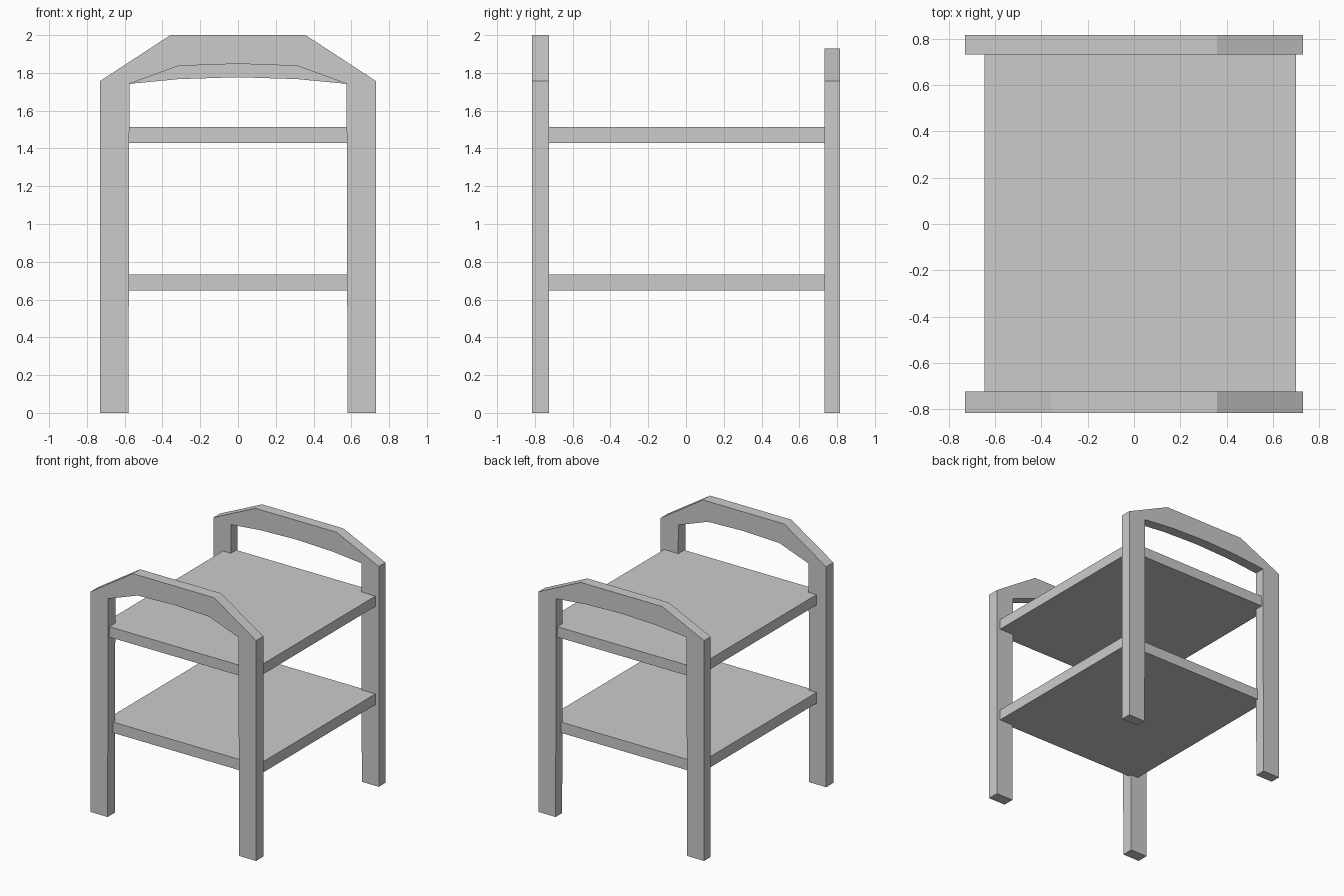
import bpy, bmesh

if "Cube" in bpy.data.objects:
    bpy.data.objects.remove(bpy.data.objects["Cube"])


def prism(name, profile, y0, y1):
    """Extrude an (x, z) outline from y0 to y1."""
    bm = bmesh.new()
    face = bm.faces.new([bm.verts.new((x, y0, z)) for x, z in profile])
    ext = bmesh.ops.extrude_face_region(bm, geom=[face])
    moved = [v for v in ext["geom"] if isinstance(v, bmesh.types.BMVert)]
    bmesh.ops.translate(bm, verts=moved, vec=(0, y1 - y0, 0))
    bmesh.ops.recalc_face_normals(bm, faces=bm.faces)
    mesh = bpy.data.meshes.new(name)
    bm.to_mesh(mesh)
    bm.free()
    obj = bpy.data.objects.new(name, mesh)
    bpy.context.collection.objects.link(obj)
    return obj


def end_frame(name, top, arch_side, arch_mid, y0, y1):
    """Two legs joined by an arched handle, as one symmetric outline."""
    half = [(0.58, 0), (0.73, 0), (0.73, 1.757), (0.358, top)]
    inner = [(-0.575, 1.742), (-0.315, arch_side)]
    left = [(-x, z) for x, z in reversed(half)]
    right_inner = [(-x, z) for x, z in reversed(inner)]
    prism(name, half + left + inner + [(0, arch_mid)] + right_inner, y0, y1)


def shelf(name, z0, z1, y_half):
    x0, x1 = -0.645, 0.70
    prism(name, [(x0, z0), (x1, z0), (x1, z1), (x0, z1)], -y_half, y_half)


# End frames: the front handle is taller than the back one
end_frame("front_frame", 2.0, 1.837, 1.848, -0.815, -0.724)
end_frame("back_frame", 1.93, 1.767, 1.777, 0.732, 0.815)

# Shelves, let into the frames
shelf("upper_shelf", 1.43, 1.513, 0.80)
shelf("lower_shelf", 0.647, 0.733, 0.75)
